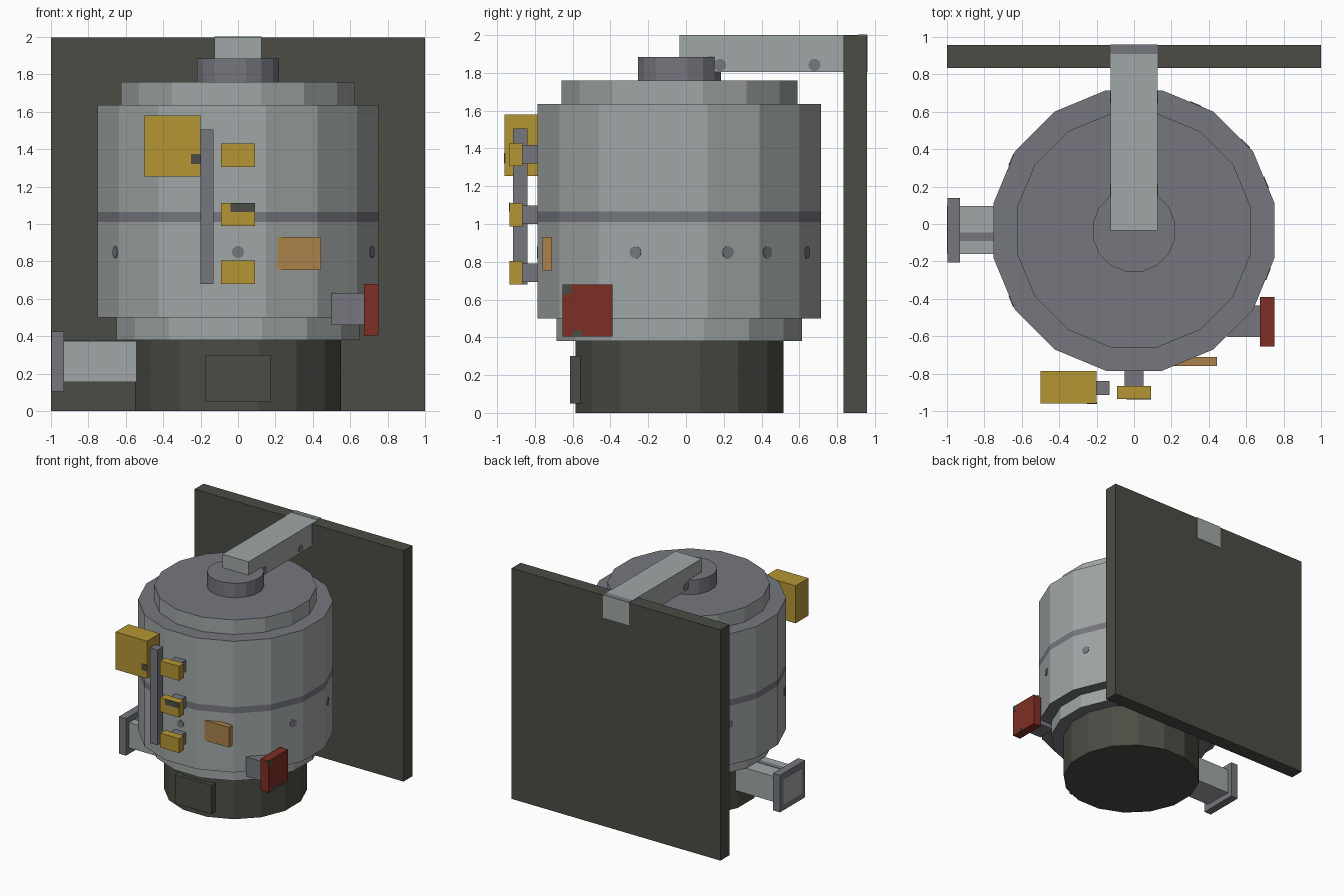
import bpy, bmesh
from math import radians, cos, sin, tan, pi
from mathutils import Matrix

cube = bpy.data.objects.get("Cube")
if cube:
    bpy.data.objects.remove(cube, do_unlink=True)


def linear(c):
    c /= 255
    return c / 12.92 if c < 0.04045 else ((c + 0.055) / 1.055) ** 2.4


def material(name, *rgb):
    mat = bpy.data.materials.new(name)
    colour = [linear(c) for c in rgb] + [1]
    mat.diffuse_color = colour
    mat.use_nodes = True
    mat.node_tree.nodes["Principled BSDF"].inputs["Base Color"].default_value = colour
    return mat


LIGHT = material("light_grey", 160, 167, 166)
GREY = material("mid_grey", 118, 119, 126)
DARK = material("dark_olive", 76, 76, 69)
YELLOW = material("yellow", 180, 150, 52)
TAN = material("tan", 170, 130, 74)
RED = material("red", 126, 46, 36)

AXIS_Y = -0.035   # centre line of the vessel
SIDES = 16


def finish(bm, name, *mats):
    bmesh.ops.recalc_face_normals(bm, faces=bm.faces)
    mesh = bpy.data.meshes.new(name)
    bm.to_mesh(mesh)
    bm.free()
    for mat in mats:
        mesh.materials.append(mat)
    obj = bpy.data.objects.new(name, mesh)
    bpy.context.collection.objects.link(obj)
    return obj


def box(name, mat, x, y, z):
    """Box given by its (low, high) extent on each axis."""
    bm = bmesh.new()
    bmesh.ops.create_cube(bm, size=1)
    for v in bm.verts:
        v.co = [lo + (c + 0.5) * (hi - lo) for c, (lo, hi) in zip(v.co, (x, y, z))]
    return finish(bm, name, mat)


def turned(name, profile, *mats):
    """Faceted solid from (flat radius, height) points."""
    bm = bmesh.new()
    rings = []
    for radius, z in profile:
        r = radius / cos(pi / SIDES)
        rings.append([bm.verts.new((r * cos(a), AXIS_Y + r * sin(a), z))
                      for a in ((i + 0.5) * 2 * pi / SIDES for i in range(SIDES))])
    for low, high in zip(rings, rings[1:]):
        for i in range(SIDES):
            j = (i + 1) % SIDES
            bm.faces.new((low[i], low[j], high[j], high[i]))
    bm.faces.new(rings[0])
    bm.faces.new(rings[-1])
    return finish(bm, name, *mats)


def disc(name, mat, radius, matrix):
    bm = bmesh.new()
    bmesh.ops.create_cone(bm, cap_ends=True, segments=10, radius1=radius,
                          radius2=radius, depth=0.008, matrix=matrix)
    return finish(bm, name, mat)


# Vessel: base, stepped body with a painted belt, and cap
turned("base", [(0.55, 0), (0.55, 0.38)], DARK)
body = turned("body", [(0.65, 0.38), (0.65, 0.5), (0.75, 0.5), (0.75, 1.01), (0.75, 1.065),
                       (0.75, 1.635), (0.625, 1.635), (0.625, 1.76)], LIGHT, GREY)
for face in body.data.polygons:
    belt = 1.01 < face.center.z < 1.065
    face.material_index = int(belt or abs(face.normal.z) > 0.5)
turned("cap", [(0.22, 1.76), (0.22, 1.885)], GREY)
box("base_panel", DARK, (-0.175, 0.175), (-0.615, -0.5), (0.05, 0.3))

# Round marks on the body walls
for n, angle in enumerate((-18, 20, 38, 64, 150, 210, 270)):
    facet = round(angle / 22.5) * 22.5
    place = (Matrix.Translation((0, AXIS_Y, 0.85))
             @ Matrix.Rotation(radians(facet), 4, 'Z')
             @ Matrix.Translation((0.75, 0.75 * tan(radians(angle - facet)), 0))
             @ Matrix.Rotation(pi / 2, 4, 'Y'))
    disc(f"body_mark_{n + 1}", GREY, 0.033, place)

# Wall plate and overhead arm
box("wall_plate", DARK, (-1, 1), (0.835, 0.957), (0, 1.997))
box("arm", LIGHT, (-0.125, 0.125), (-0.035, 0.96), (1.805, 2))
box("arm_end_patch", GREY, (-0.125, 0.125), (0.91, 0.959), (1.995, 2.002))
for n, y in enumerate((0.18, 0.68)):
    for side in (-1, 1):
        disc(f"arm_mark_{n + 1}", GREY, 0.033,
             Matrix.Translation((side * 0.125, y, 1.842)) @ Matrix.Rotation(pi / 2, 4, 'Y'))

# Side duct with flange
box("duct", LIGHT, (-0.93, -0.5), (-0.16, 0.095), (0.155, 0.375))
box("duct_stripe", GREY, (-0.93, -0.55), (-0.09, -0.045), (0.37, 0.378))
box("duct_flange", GREY, (-0.998, -0.93), (-0.205, 0.14), (0.105, 0.425))
box("duct_mouth", LIGHT, (-1, -0.994), (-0.16, 0.095), (0.155, 0.375))

# Control box and upright bar
box("control_box", YELLOW, (-0.5, -0.2), (-0.96, -0.785), (1.255, 1.58))
box("control_box_mark", DARK, (-0.25, -0.197), (-0.963, -0.955), (1.32, 1.375))
box("upright_bar", GREY, (-0.2, -0.13), (-0.915, -0.84), (0.68, 1.505))

# Column of clips on posts
for n, z in enumerate((0.742, 1.05, 1.368)):
    box(f"clip_{n + 1}", YELLOW, (-0.09, 0.09), (-0.935, -0.865), (z - 0.062, z + 0.062))
    box(f"clip_post_{n + 1}", GREY, (-0.05, 0.05), (-0.865, -0.75), (z - 0.049, z + 0.049))
box("clip_mark", DARK, (-0.04, 0.091), (-0.938, -0.931), (1.065, 1.113))

# Label block and side valve
box("label_block", TAN, (0.21, 0.445), (-0.76, -0.71), (0.755, 0.93))
box("valve_stem", GREY, (0.5, 0.675), (-0.605, -0.435), (0.46, 0.63))
box("valve_plate", RED, (0.675, 0.75), (-0.655, -0.39), (0.405, 0.68))
box("valve_mark_upper", DARK, (0.745, 0.752), (-0.655, -0.605), (0.63, 0.68))
box("valve_mark_lower", DARK, (0.745, 0.752), (-0.6, -0.55), (0.405, 0.435))
